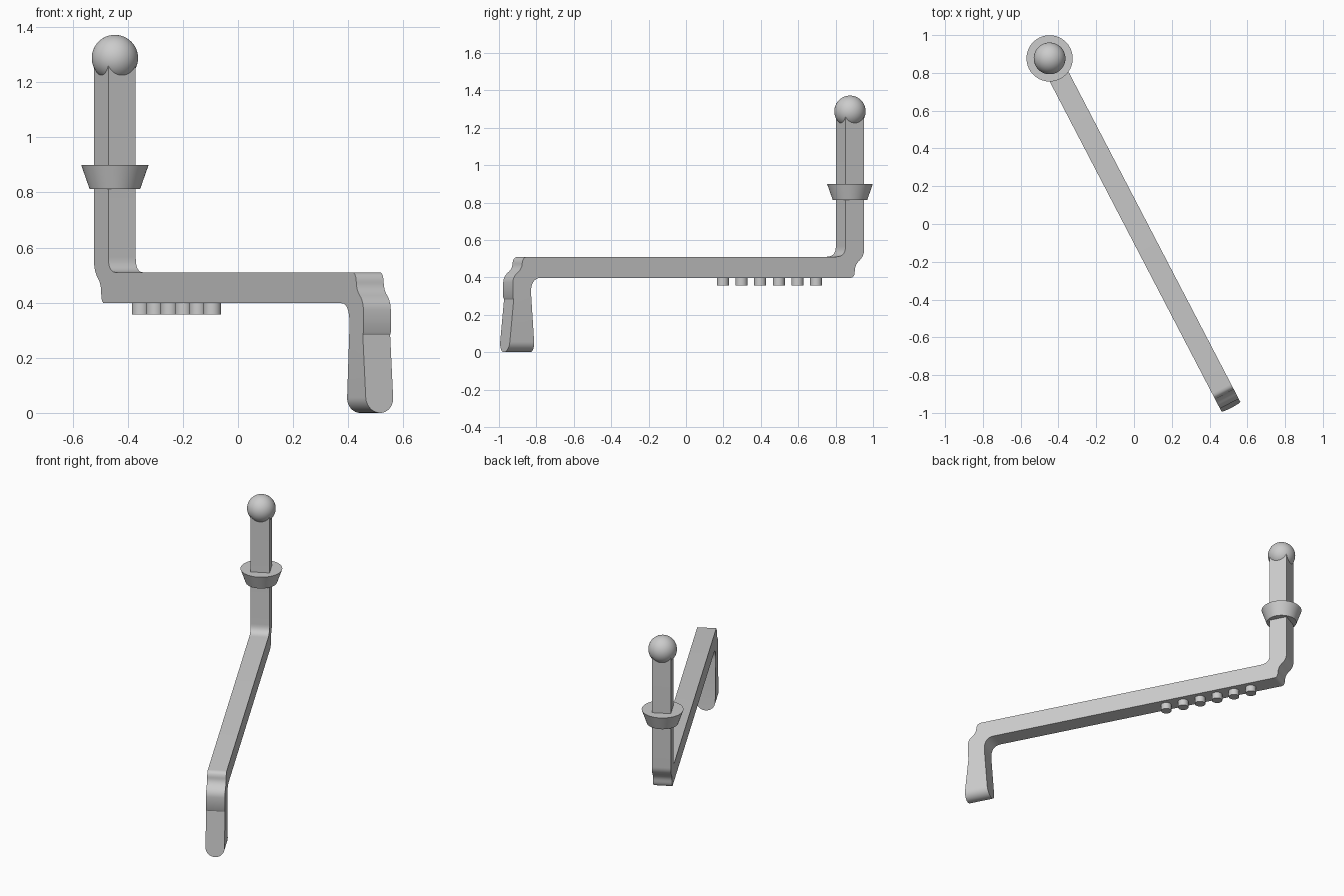
import bpy, bmesh, math
from mathutils import Matrix, Vector

if "Cube" in bpy.data.objects:
    bpy.data.objects.remove(bpy.data.objects["Cube"])

grey = bpy.data.materials.new("plain_grey")
grey.use_nodes = True
grey.diffuse_color = (0.6, 0.6, 0.6, 1)
grey.node_tree.nodes["Principled BSDF"].inputs["Base Color"].default_value = (0.6, 0.6, 0.6, 1)

# Local x runs along the bar, local y across it
TURN = Matrix.Rotation(math.radians(-62.5), 4, 'Z')
MID = 0.0085      # sideways offset of the bar's centre line
HALF = 0.056      # half the bar's thickness
POST = -0.984     # post position along the bar


def finish(name, bm):
    bmesh.ops.recalc_face_normals(bm, faces=bm.faces)
    mesh = bpy.data.meshes.new(name)
    bm.to_mesh(mesh)
    bm.free()
    mesh.materials.append(grey)
    obj = bpy.data.objects.new(name, mesh)
    bpy.context.collection.objects.link(obj)
    obj.matrix_world = TURN
    return obj


def smooth(obj):
    bpy.ops.object.select_all(action='DESELECT')
    obj.select_set(True)
    bpy.context.view_layer.objects.active = obj
    bpy.ops.object.shade_smooth_by_angle(angle=math.radians(30))


def prism(name, points, offset):
    """Extrude a closed outline of 3D points."""
    bm = bmesh.new()
    face = bm.faces.new([bm.verts.new(p) for p in points])
    new = bmesh.ops.extrude_face_region(bm, geom=[face])["geom"]
    verts = [v for v in new if isinstance(v, bmesh.types.BMVert)]
    bmesh.ops.translate(bm, verts=verts, vec=offset)
    return finish(name, bm)


def cone(name, u, z0, z1, r0, r1, sides=48):
    bm = bmesh.new()
    bmesh.ops.create_cone(bm, cap_ends=True, segments=sides, radius1=r0, radius2=r1,
                          depth=z1 - z0,
                          matrix=Matrix.Translation((u, MID, (z0 + z1) / 2)))
    smooth(finish(name, bm))


def bend(a, ctrl, b, steps=7):
    """Rounded corner between two outline points."""
    a, c, b = Vector(a), Vector(ctrl), Vector(b)
    ts = [i / steps for i in range(steps + 1)]
    return [tuple(a * (1 - t) ** 2 + c * 2 * t * (1 - t) + b * t * t) for t in ts]


# Cranked bar: side outline of post, long arm and flared leg
outline = [(-1.04, 1.288)]
outline += bend((-1.04, 0.55), (-1.04, 0.515), (-1.012, 0.49))
outline += bend((-1.012, 0.49), (-0.985, 0.47), (-0.984, 0.435))[1:]
outline += bend((-0.983, 0.425), (-0.98, 0.398), (-0.96, 0.398), 4)
outline += bend((0.905, 0.398), (0.968, 0.398), (0.968, 0.32))
outline += [(0.945, 0), (1.101, 0), (1.072, 0.283), (1.077, 0.292)]
outline += bend((1.077, 0.375), (1.075, 0.405), (1.05, 0.425))
outline += bend((1.05, 0.425), (1.022, 0.445), (1.021, 0.475))[1:]
outline += bend((1.02, 0.482), (1.016, 0.51), (0.988, 0.51), 4)
outline += bend((-0.87, 0.51), (-0.928, 0.51), (-0.928, 0.565))
outline += [(-0.928, 1.288)]
bar = prism("cranked_bar", [(u, MID - 0.07, z) for u, z in outline], (0, 0.14, 0))

# Trim the bar to its thickness and give the leg a round tip
tip = [(MID + HALF, 2), (MID - HALF, 2)]
tip += [(MID - HALF * math.cos(math.pi * i / 24), HALF - HALF * math.sin(math.pi * i / 24))
        for i in range(25)]
cutter = prism("trim_cutter", [(-2, w, z) for w, z in tip], (4, 0, 0))
cutter.hide_render = True
trim = bar.modifiers.new("trim", 'BOOLEAN')
trim.operation = 'INTERSECT'
trim.solver = 'EXACT'
trim.object = cutter
bpy.context.view_layer.objects.active = bar
bpy.ops.object.modifier_apply(modifier=trim.name)
bpy.data.objects.remove(cutter)
smooth(bar)

# Flared collar around the post
cone("collar", POST, 0.813, 0.9, 0.092, 0.1225)

# Ball on top of the post
bm = bmesh.new()
bmesh.ops.create_uvsphere(bm, u_segments=48, v_segments=24, radius=0.084,
                          matrix=Matrix.Translation((POST, MID, 1.288)))
smooth(finish("ball_top", bm))

# Row of pegs beneath the arm
for i in range(6):
    cone(f"peg_{i + 1}", -0.78 + 0.1124 * i, 0.357, 0.41, 0.032, 0.032, 32)
